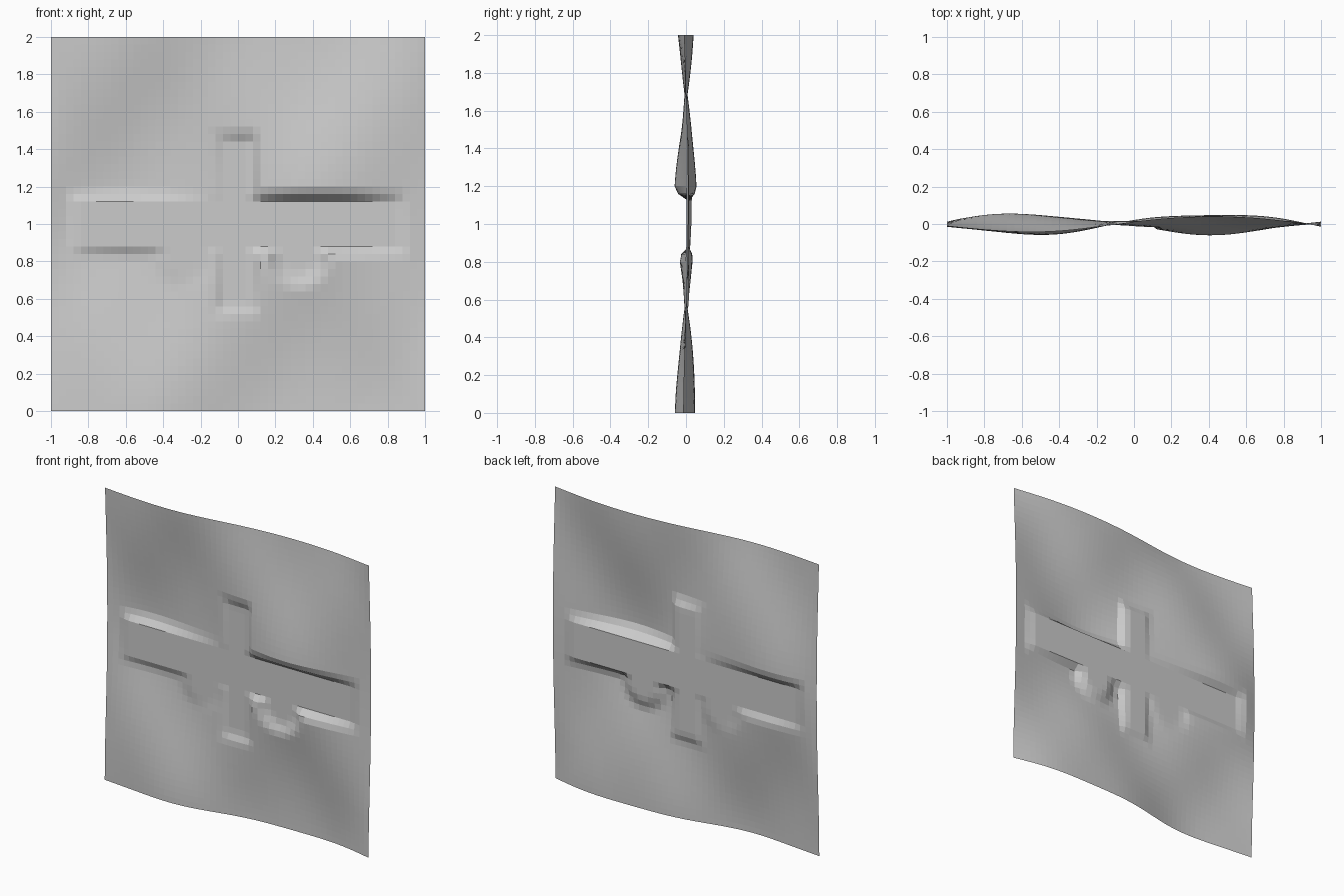
import bpy, bmesh, math

if "Cube" in bpy.data.objects:
    bpy.data.objects.remove(bpy.data.objects["Cube"])

N = 50            # cells per side
LEVEL = 0.015     # depth of the levelled cross
SIZE = 2.0


def smooth(t):
    t = max(0.0, min(1.0, t))
    return t * t * (3 - 2 * t)


def hills(x, z):
    """Rolling relief of the sheet: one broad wave plus a small ripple."""
    broad = math.sin(math.pi * (x + 0.08)) * math.cos(math.pi * (z - 1.12) / 1.13)
    ripple = math.cos(8.0 * x) * math.cos(5.5 * (z - 1.1))
    return -0.055 * broad + 0.008 * ripple


def rect_mask(x, z, x0, x1, z0, z1, bx, bz):
    """1 inside a rectangle, fading to 0 over bx / bz outside it."""
    dx = max(x0 - x, x - x1, 0) / bx
    dz = max(z0 - z, z - z1, 0) / bz
    return 1 - smooth(max(dx, dz))


def disc_mask(x, z, cx, cz, r, blend):
    return 1 - smooth((math.hypot(x - cx, z - cz) - r) / blend)


def depth(x, z):
    level = max(
        rect_mask(x, z, -0.85, 0.85, 0.88, 1.12, 0.07, 0.06),    # long arm
        rect_mask(x, z, -0.10, 0.07, 0.58, 1.43, 0.03, 0.08),    # short arm
        disc_mask(x, z, -0.28, 0.83, 0.09, 0.10),                # side aprons
        disc_mask(x, z, 0.32, 0.83, 0.09, 0.10),
    )
    return hills(x, z) * (1 - level) + LEVEL * level


# Upright relief sheet
bm = bmesh.new()
rows = []
for j in range(N + 1):
    z = SIZE * j / N
    rows.append([bm.verts.new((x, depth(x, z), z))
                 for x in (SIZE * i / N - 1 for i in range(N + 1))])
for j in range(N):
    for i in range(N):
        bm.faces.new((rows[j][i], rows[j][i + 1], rows[j + 1][i + 1], rows[j + 1][i]))

mesh = bpy.data.meshes.new("terrain_sheet")
bm.to_mesh(mesh)
bm.free()
sheet = bpy.data.objects.new("terrain_sheet", mesh)
bpy.context.collection.objects.link(sheet)

# Single plain grey
grey = bpy.data.materials.new("plain_grey")
grey.diffuse_color = (0.6, 0.6, 0.6, 1)
grey.use_nodes = True
grey.node_tree.nodes["Principled BSDF"].inputs["Base Color"].default_value = grey.diffuse_color
mesh.materials.append(grey)
